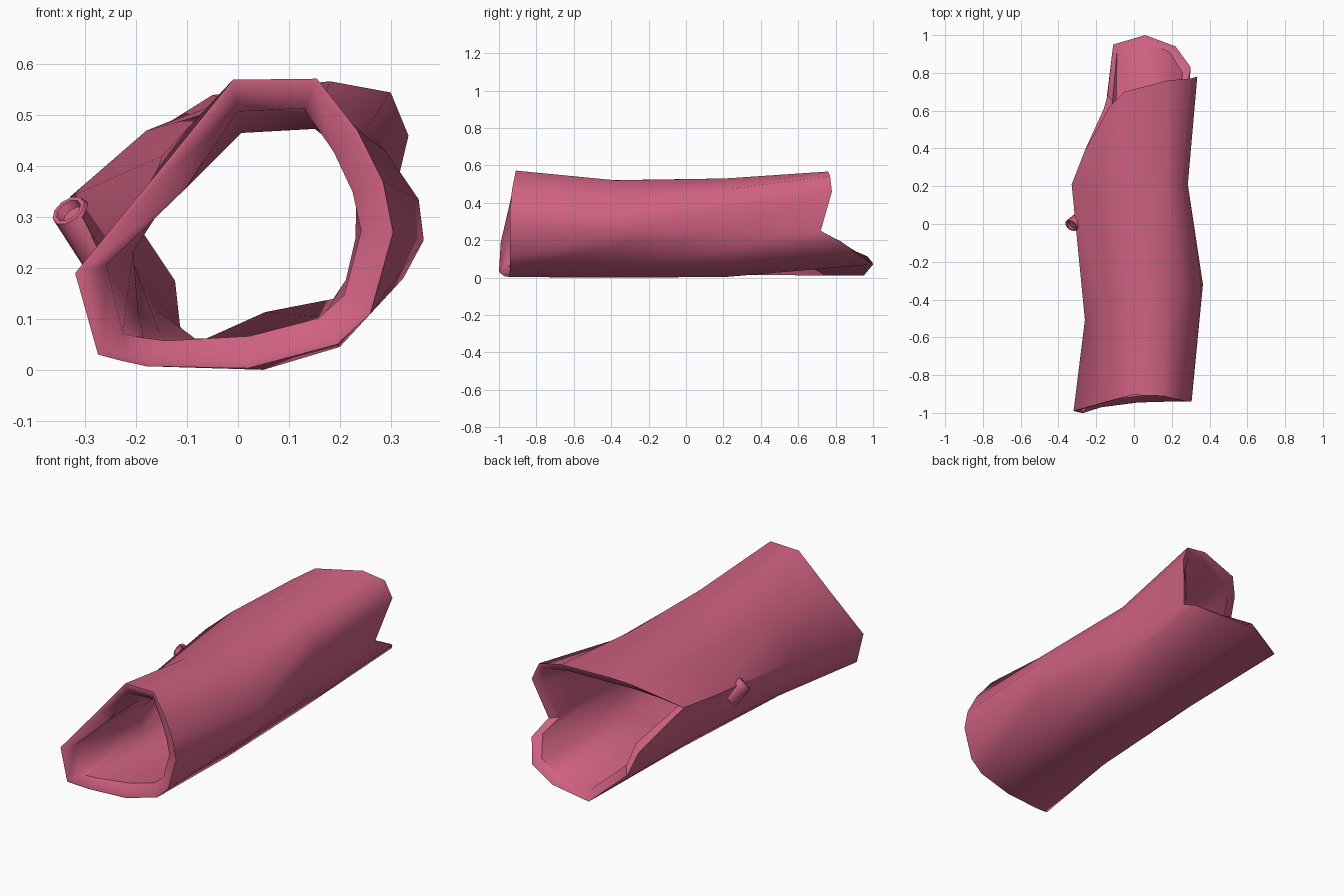
import bpy, bmesh, math
from mathutils import Vector

if "Cube" in bpy.data.objects:
    bpy.data.objects.remove(bpy.data.objects["Cube"])

bark = bpy.data.materials.new("bark")
bark.diffuse_color = (0.62, 0.12, 0.22, 1)
bark.use_nodes = True
bark.node_tree.nodes["Principled BSDF"].inputs["Base Color"].default_value = bark.diffuse_color


def finish(bm, name, angle):
    bmesh.ops.recalc_face_normals(bm, faces=bm.faces)
    me = bpy.data.meshes.new(name)
    bm.to_mesh(me)
    bm.free()
    me.materials.append(bark)
    ob = bpy.data.objects.new(name, me)
    bpy.context.collection.objects.link(ob)
    bpy.ops.object.select_all(action='DESELECT')
    ob.select_set(True)
    bpy.context.view_layer.objects.active = ob
    bpy.ops.object.shade_smooth_by_angle(angle=math.radians(angle))
    return ob


def loft(rings, name, closed=False, cap=False, angle=50):
    """Skin a series of equal-length point loops."""
    bm = bmesh.new()
    vs = [[bm.verts.new(p) for p in r] for r in rings]
    n = len(vs[0])
    pairs = list(zip(vs, vs[1:])) + ([(vs[-1], vs[0])] if closed else [])
    for a, b in pairs:
        for i in range(n):
            j = (i + 1) % n
            bm.faces.new((a[i], a[j], b[j], b[i]))
    if cap:
        bm.faces.new(vs[0])
        bm.faces.new(vs[-1])
    return finish(bm, name, angle)


def inset(ring, d, dy=0):
    """Move a loop toward the log's hollow centre and along y."""
    out = []
    for x, y, z in ring:
        v = Vector((0.03 - x, 0, 0.28 - z)).normalized() * d
        out.append((x + v.x, y + dy, z + v.z))
    return out


# Outer profiles, from the left side round under the log and up the right
front = [(-.32, -.99, .19), (-.275, -1, .03), (-.23, -.985, .018), (-.18, -.97, .007),
         (.02, -.945, .003), (.195, -.94, .05), (.26, -.94, .11), (.305, -.94, .27),
         (.285, -.94, .37), (.235, -.93, .47), (.155, -.91, .572), (-.01, -.905, .57),
         (-.16, -.945, .385)]
waist_xz = [(-.26, .22), (-.24, .08), (-.19, .03), (-.1, .006), (.05, 0), (.2, .045),
            (.325, .18), (.365, .255), (.355, .335), (.29, .43), (.18, .52), (0, .52),
            (-.15, .42)]
rear_xz = [(-.33, .34), (-.26, .2), (-.2, .08), (-.13, .015), (.05, .003), (.2, .06),
           (.26, .15), (.285, .25), (.285, .38), (.25, .47), (.17, .53), (-.02, .53),
           (-.18, .47)]
# Broken back end: deep notch at left, tongue below, small notch at right
back = [(-.26, .39, .32), (-.16, .61, .15), (-.14, .68, .05), (-.11, .95, .01),
        (.06, 1, .07), (.22, .94, .11), (.30, .83, .19), (.28, .72, .25),
        (.335, .78, .46), (.30, .77, .545), (.18, .76, .567), (-.05, .70, .54),
        (-.13, .62, .49)]
waist = [(x, -.43 + .3 * x, z) for x, z in waist_xz]
rear = [(x, .21, z) for x, z in rear_xz]

# Hollow log: outer wall, bevelled rims and inner wall in one skin
T = 0.055
loft([front, waist, rear, back,
      inset(back, .012, -.004), inset(back, T * .8, -.03),
      inset(rear, T), inset(waist, T),
      inset(front, T * 1.15, .035), inset(front, .012, -.0)],
     "hollow_log", closed=True)

# Broken branch stub with a recessed end
base, tip = Vector((-.255, .025, .235)), Vector((-.333, -.008, .313))
axis_rot = Vector((-.45, -.55, .6)).to_track_quat('Z', 'Y')


def circle(c, r, n=10):
    return [c + axis_rot @ Vector((r * math.cos(2 * math.pi * i / n),
                                   r * math.sin(2 * math.pi * i / n), 0)) for i in range(n)]


loft([circle(base, .06), circle(tip, .036), circle(tip, .027),
      circle(tip.lerp(base, .15), .025)], "branch_stub", cap=True, angle=40)
